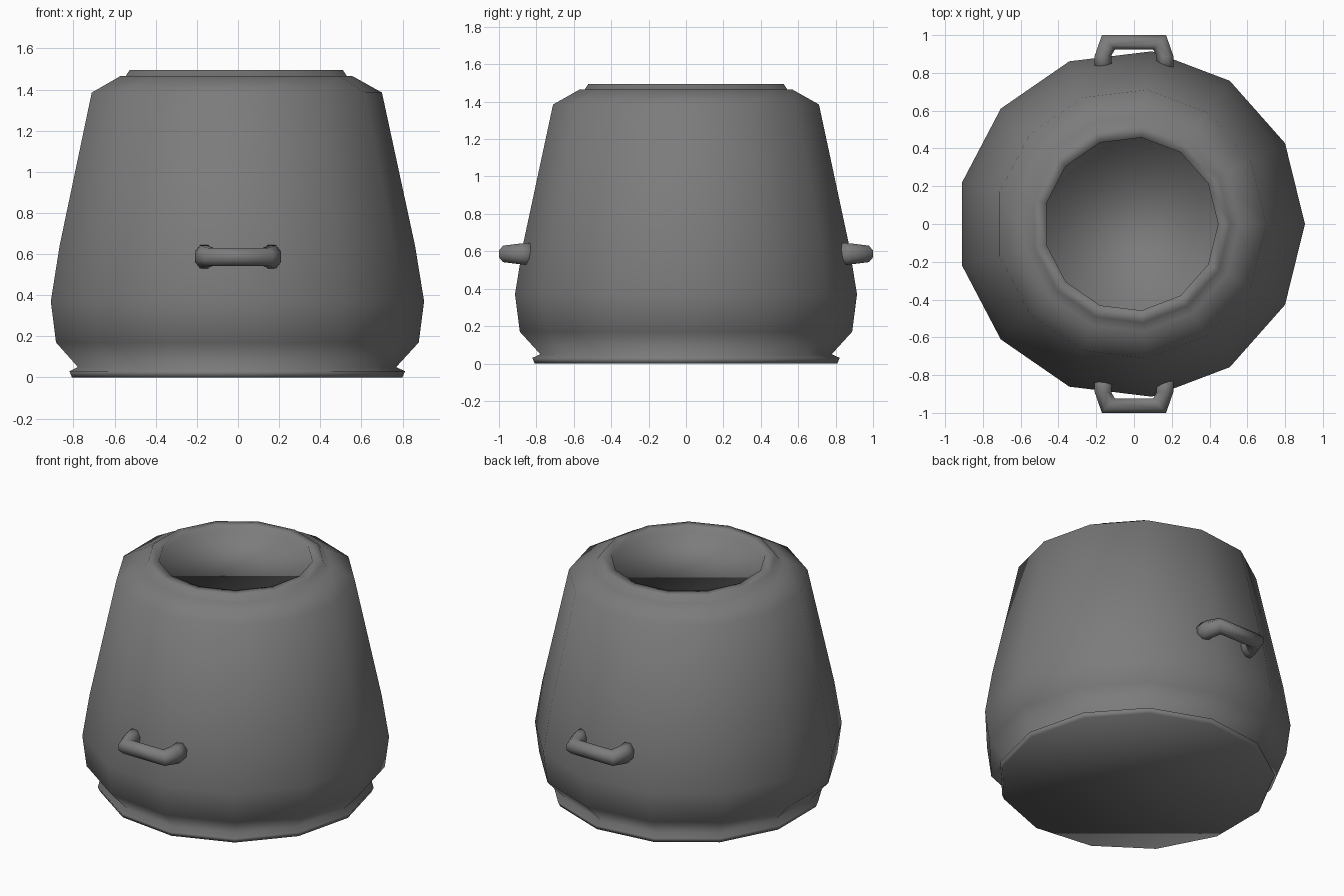
import bpy
import bmesh
from math import cos, sin, pi

default = bpy.data.objects.get("Cube")
if default:
    bpy.data.objects.remove(default, do_unlink=True)

SIDES = 13
CENTRE_X = -0.016

grey = bpy.data.materials.new("iron grey")
grey.use_nodes = True
colour = (0.2, 0.2, 0.2, 1)
grey.diffuse_color = colour
grey.node_tree.nodes["Principled BSDF"].inputs["Base Color"].default_value = colour


def skin(name, rings):
    """Smooth closed mesh through equal-length rings, capped at both ends."""
    bm = bmesh.new()
    loops = [[bm.verts.new(p) for p in ring] for ring in rings]
    for a, b in zip(loops, loops[1:]):
        n = len(a)
        for i in range(n):
            j = (i + 1) % n
            bm.faces.new((a[i], a[j], b[j], b[i]))
    bm.faces.new(loops[0][::-1])
    bm.faces.new(loops[-1])
    bmesh.ops.recalc_face_normals(bm, faces=bm.faces)
    for f in bm.faces:
        f.smooth = True
    mesh = bpy.data.meshes.new(name)
    bm.to_mesh(mesh)
    bm.free()
    mesh.materials.append(grey)
    obj = bpy.data.objects.new(name, mesh)
    bpy.context.collection.objects.link(obj)
    return obj


# Pot body: (radius, height) from the foot up to the rim and shallow recess
profile = [(0.815, 0), (0.828, 0.03), (0.785, 0.05), (0.895, 0.17),
           (0.921, 0.37), (0.877, 0.64), (0.716, 1.385), (0.573, 1.465),
           (0.546, 1.465), (0.526, 1.495), (0.461, 1.495), (0.461, 1.46)]
skin("pot_body", [[(CENTRE_X + r * cos(2 * pi * i / SIDES),
                    r * sin(2 * pi * i / SIDES), z) for i in range(SIDES)]
                  for r, z in profile])

# Handles: bent octagonal bars; (outer x, outer y, inner x, inner y, half height)
half = [(0.21, 0.82, 0.115, 0.82, 0.06),
        (0.21, 0.885, 0.12, 0.892, 0.055),
        (0.17, 1.0, 0.10, 0.925, 0.044)]
stations = half + [(-ox, oy, -ix, iy, h) for ox, oy, ix, iy, h in reversed(half)]


def handle(name, side):
    rings = []
    for ox, oy, ix, iy, h in stations:
        ring = []
        for k in range(8):
            a = pi / 8 + k * pi / 4
            t = 0.5 + 0.5 * cos(a) / cos(pi / 8)
            ring.append((ix + (ox - ix) * t, side * (iy + (oy - iy) * t),
                         0.586 + h * sin(a) / cos(pi / 8)))
        rings.append(ring)
    skin(name, rings)


handle("front_handle", -1)
handle("back_handle", 1)
